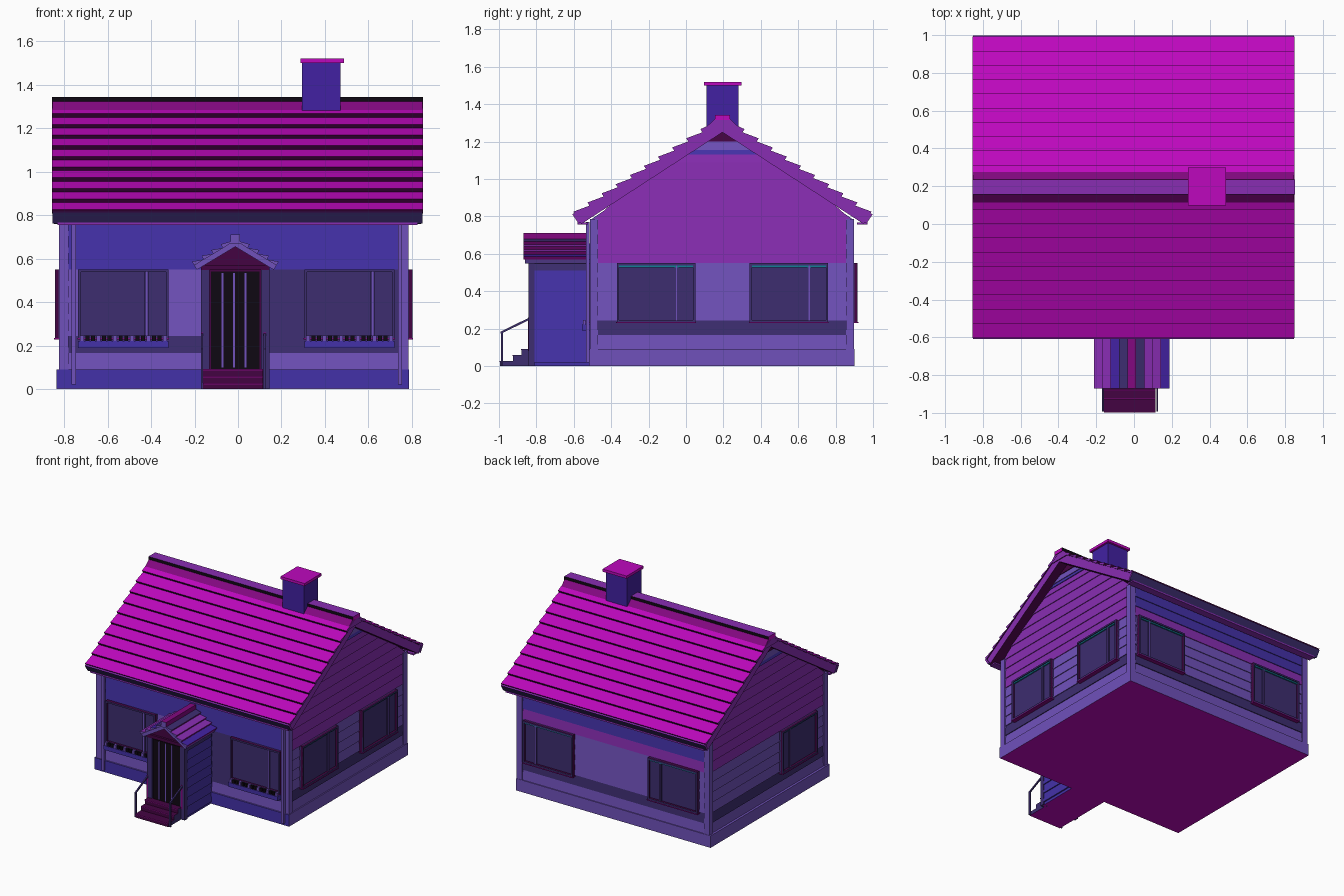
import bpy, bmesh

if "Cube" in bpy.data.objects:
    bpy.data.objects.remove(bpy.data.objects["Cube"])

# Palette, given as 8-bit screen colours and stored as linear values
PALETTE = {
    "magenta": (190, 8, 190), "violet": (136, 45, 178), "lavender": (112, 81, 187),
    "blue": (68, 49, 168), "slate": (61, 45, 112), "black": (15, 8, 18),
    "plum": (68, 4, 66), "indigo": (66, 33, 162), "teal": (20, 125, 150),
    "deep_magenta": (130, 8, 128)}
NAMES = list(PALETTE)
MATS = []
for key, rgb in PALETTE.items():
    colour = [((c / 255 + 0.055) / 1.055) ** 2.4 if c > 10 else c / 255 / 12.92 for c in rgb] + [1]
    m = bpy.data.materials.new(key)
    m.use_nodes = True
    m.diffuse_color = colour
    bsdf = m.node_tree.nodes["Principled BSDF"]
    bsdf.inputs["Base Color"].default_value = colour
    bsdf.inputs["Roughness"].default_value = 0.8
    MATS.append(m)


def solid(name, a, b, mat, cap=None):
    """Loft between two matching polygons; mat is one colour or one per side."""
    n = len(a)
    sides = [mat] * n if isinstance(mat, str) else mat
    ends = cap or sides[0]
    used = list(dict.fromkeys(sides + [ends]))
    bm = bmesh.new()
    v = [bm.verts.new(p) for p in list(a) + list(b)]
    for i in range(n):
        j = (i + 1) % n
        bm.faces.new((v[i], v[j], v[n + j], v[n + i])).material_index = used.index(sides[i])
    for loop in (v[:n], v[n:]):
        bm.faces.new(loop).material_index = used.index(ends)
    bmesh.ops.recalc_face_normals(bm, faces=bm.faces)
    me = bpy.data.meshes.new(name)
    bm.to_mesh(me)
    bm.free()
    for u in used:
        me.materials.append(MATS[NAMES.index(u)])
    ob = bpy.data.objects.new(name, me)
    bpy.context.collection.objects.link(ob)
    return ob


def prism(name, axis, pts, lo, hi, mat, cap=None):
    put = (lambda t, p, z: (t, p, z)) if axis == "x" else (lambda t, p, z: (p, t, z))
    return solid(name, [put(lo, *p) for p in pts], [put(hi, *p) for p in pts], mat, cap)


def box(name, x, y, z, mat, bottom=None, cap=None):
    pts = [(y[0], z[0]), (y[1], z[0]), (y[1], z[1]), (y[0], z[1])]
    return prism(name, "x", pts, x[0], x[1], [bottom or mat, mat, mat, mat], cap or mat)


# House dimensions
X0, X1, Y0, Y1, MID = -0.81, 0.77, -0.5, 0.885, 0.195
APEX, SLOPE, FOOT, BOARD = 1.25, 0.65, 0.09, 0.0767

# Wall placement: maps (along the wall, outward distance) to x, y
SIDES = {
    "front": lambda u, o: (u, Y0 - o), "back": lambda u, o: (u, Y1 + o),
    "left": lambda u, o: (X1 + o, u), "right": lambda u, o: (X0 - o, u)}


def plate(name, side, u, o, z, mat):
    a, b = SIDES[side](u[0], o[0]), SIDES[side](u[1], o[1])
    return box(name, sorted((a[0], b[0])), sorted((a[1], b[1])), z, mat)


# Foundation and wall core
box("foundation", (-0.835, 0.787), (-0.515, 0.9), (0, FOOT), "lavender", "magenta")
plate("foundation_front", "front", (-0.835, 0.787), (0.014, 0.019), (0.004, FOOT), "blue")
prism("wall_core", "x", [(Y0, FOOT), (Y1, FOOT), (Y1, 0.79), (MID, APEX), (Y0, 0.79)], X0, X1, "lavender")


def clapboard(name, side, lo, hi, z0, z1, mat, out=0.008):
    """Wedge board; lo and hi are (bottom, top) ends along the wall."""
    def ring(e):
        return [(*SIDES[side](e[0], 0), z0), (*SIDES[side](e[0], out), z0),
                (*SIDES[side](e[1], 0.002), z1), (*SIDES[side](e[1], 0), z1)]
    return solid(name, ring(lo), ring(hi), mat)


def band(z, side):
    if z < 0.15 or (0.2 < z < 0.5):
        return "lavender"
    if z < 0.2:
        return "slate"
    if side in ("left", "right"):
        return "violet"
    return "violet" if side == "back" and z < 0.6 else "blue"


# Long-wall and gable siding
rows = [FOOT + BOARD * i for i in range(14)]
for i, z in enumerate(rows[:9]):
    clapboard(f"back_board_{i}", "back", (X0, X0), (X1, X1), z, z + BOARD, band(z, "back"))
    clapboard(f"front_board_right_{i}", "front", (X0, X0), (0, 0), z, z + BOARD, band(z, "front"))
    half = "slate" if 0.15 < z < 0.5 else band(z, "front")
    clapboard(f"front_board_left_{i}", "front", (0, 0), (X1, X1), z, z + BOARD, half)
gable = [(z, z + BOARD, None) for z in rows[:13]]
gable += [(rows[13], 1.13, None), (1.13, 1.155, "blue"), (1.155, 1.2, "lavender"), (1.2, 1.249, "plum")]
for side in ("left", "right"):
    for i, (z0, z1, mat) in enumerate(gable):
        w0, w1 = [min(0.69, (APEX - z) / SLOPE) for z in (z0, z1)]
        clapboard(f"{side}_board_{i}", side, (MID - w0, MID - w1), (MID + w0, MID + w1),
                  z0, z1, mat or band(z0, side))

# Corner boards and downpipes
for x in (X0, X1):
    for y in (Y0, Y1):
        sx, sy = (1 if x > 0 else -1), (1 if y > 0 else -1)
        box("corner_board", sorted((x + sx * 0.014, x - sx * 0.03)),
            sorted((y + sy * 0.013, y - sy * 0.03)), (FOOT, 0.785), "lavender")
for x in (-0.755, 0.745):
    box("downpipe", (x - 0.01, x + 0.01), (-0.535, -0.515), (0.02, 0.77), "lavender")


# Windows: dark reveal, slate face, mullion, sill and top rail
def window(side, u0, u1):
    z0, z1, t = 0.235, 0.55, 0.012
    plate(f"{side}_window_glass", side, (u0, u1), (0, 0.016), (z0, z1), "slate")
    for a, b, c, d in ((u0, u1, z0, z0 + t), (u0, u1, z1 - t, z1),
                       (u0, u0 + t, z0, z1), (u1 - t, u1, z0, z1)):
        plate(f"{side}_window_frame", side, (a, b), (0, 0.03), (c, d), "plum")
        plate(f"{side}_window_frame_face", side, (a, b), (0.028, 0.033), (c, d), "slate")
    m = u0 + (u1 - u0) * 0.76
    plate(f"{side}_window_mullion", side, (m - 0.01, m + 0.01), (0, 0.024), (z0 + t, z1 - t), "slate")
    plate(f"{side}_window_mullion_strip", side, (m - 0.003, m + 0.003), (0.02, 0.028), (z0 + t, z1 - t), "lavender")
    plate(f"{side}_window_sill", side, (u0 - 0.003, u1 + 0.003), (0, 0.036), (z0 - 0.006, z0), "deep_magenta")
    if side != "front":
        plate(f"{side}_window_rail", side, (u0 + t, u1 - t), (0, 0.026), (z1 - 0.022, z1 - t), "teal")


for side in ("front", "back"):
    window(side, -0.735, -0.32)
    window(side, 0.305, 0.72)
window("left", -0.37, 0.05)
window("left", 0.34, 0.76)
window("right", -0.37, 0.05)

# Flower boxes under the front windows
for u in (-0.735, 0.305):
    plate("flower_box", "front", (u, u + 0.415), (0.01, 0.055), (0.19, 0.222), "blue")
    for k in range(16):
        p = u + 0.008 + k * 0.0255
        plate("flower", "front", (p, p + 0.018), (0.036, 0.052), (0.222, 0.247), "lavender" if k % 3 == 0 else "black")


# Pitched roofs: a deck and overlapping courses, with ends cut square to the slope
def roof(name, axis, centre, apex, slope, run, lo, hi, tops, edge, verge, deck, lift):
    for s, colours in zip((-1, 1), tops):
        def at(d, h):
            """Point at plan distance d, shifted by h square to the slope."""
            return (centre + s * (d + h * slope * 0.7), apex - slope * d + h * 0.7)
        n = len(colours)
        reach = run - lift * slope
        tip = apex - slope * run + lift * (1 + slope ** 2)
        prism(f"{name}_deck", axis, [(centre, apex), at(reach, 0), at(reach, lift), (centre, apex + lift)],
              lo + 0.008, hi - 0.008, deck, verge)
        for i, top in enumerate(colours):
            d0, d1 = reach * i / n, reach * (i + 1) / n
            start = at(d0, lift) if i else (centre, apex + lift)
            prism(f"{name}_course", axis, [start, at(d1, lift - 0.002), at(d1, lift + 0.024)],
                  lo, hi, ["plum", edge, top], verge)


roof("main_roof", "x", MID, APEX, SLOPE, 0.8, -0.855, 0.85, [["magenta"] * 10] * 2, "plum", "violet",
     ["plum", "slate", "violet", "plum"], 0.07)
prism("ridge_tiles", "x", [(MID - 0.1, 1.265), (MID + 0.1, 1.265), (MID + 0.04, 1.322), (MID - 0.04, 1.322)],
      -0.853, 0.848, ["plum", "deep_magenta", "violet", "deep_magenta"], "violet")
prism("ridge_cap", "x", [(MID - 0.04, 1.315), (MID + 0.04, 1.315), (MID + 0.04, 1.343), (MID - 0.04, 1.343)],
      -0.855, 0.852, ["black", "black", "violet", "black"], "magenta")

# Eave boards and their lower lips
for s in (-1, 1):
    prism("eave_board", "x", [(MID + s * 0.77, 0.762), (MID + s * 0.803, 0.812), (MID + s * 0.79, 0.818),
                              (MID + s * 0.757, 0.769)], -0.853, 0.848, ["slate", "violet", "slate", "slate"], "violet")
    box("gutter_lip", (-0.83, 0.825), sorted((MID + s * 0.72, MID + s * 0.775)), (0.756, 0.767), "violet")

# Chimney
box("chimney", (0.295, 0.472), (0.11, 0.282), (1.2, 1.502), "indigo")
box("chimney_cap", (0.287, 0.487), (0.097, 0.298), (1.5, 1.52), "magenta")

# Porch body and siding
PC, PF = -0.0125, -0.83
prism("porch_body", "y", [(-0.16, 0), (0.135, 0), (0.135, 0.57), (PC, 0.655), (-0.16, 0.57)],
      PF, Y0, ["magenta", "blue", "blue", "blue", "blue"], "plum")
for k in range(8):
    z = 0.02 + k * 0.07
    for x, s in ((-0.16, -1), (0.135, 1)):
        prism("porch_board", "y", [(x, z), (x + s * 0.01, z), (x + s * 0.002, z + 0.07), (x, z + 0.07)],
              PF, -0.52, "slate" if k == 7 else "blue")
roof("porch_roof", "y", PC, 0.655, 0.6, 0.195, -0.87, -0.515,
     [["slate", "indigo", "violet", "violet"], ["slate", "violet", "violet", "indigo"]],
     "deep_magenta", "lavender", "lavender", 0.03)
prism("porch_ridge", "y", [(PC - 0.022, 0.67), (PC + 0.022, 0.67), (PC + 0.022, 0.712), (PC - 0.022, 0.712)],
      -0.87, -0.515, "deep_magenta", "lavender")

# Porch front: posts, lintel and plank door
for x in (-0.17, 0.105):
    box("porch_post", (x, x + 0.04), (PF - 0.012, PF + 0.02), (0.0, 0.57), "slate")
box("porch_lintel", (-0.17, 0.145), (PF - 0.016, PF), (0.548, 0.572), "plum")
box("door", (-0.125, 0.1), (PF - 0.006, PF), (0.09, 0.54), "black")
for x in (-0.075, -0.022, 0.03):
    box("door_strip", (x, x + 0.008), (PF - 0.01, PF), (0.1, 0.535), "lavender")

# Steps and handrails
for y, z in ((-0.995, 0.028), (-0.925, 0.06), (-0.88, 0.092)):
    box("step", (-0.16, 0.115), (y, PF), (0, z), "plum", "magenta", "slate")
    box("step_nosing", (-0.16, 0.115), (y - 0.003, y + 0.003), (z - 0.006, z), "deep_magenta")
for x in (-0.17, 0.118):
    box("rail_post", (x, x + 0.01), (-0.99, -0.978), (0, 0.18), "slate")
    prism("handrail", "x", [(-0.992, 0.172), (PF, 0.25), (PF, 0.263), (-0.992, 0.184)], x, x + 0.01, "slate")
    box("rail_bracket", (x, x + 0.01), (-0.845, PF), (0.08, 0.26), "deep_magenta")
